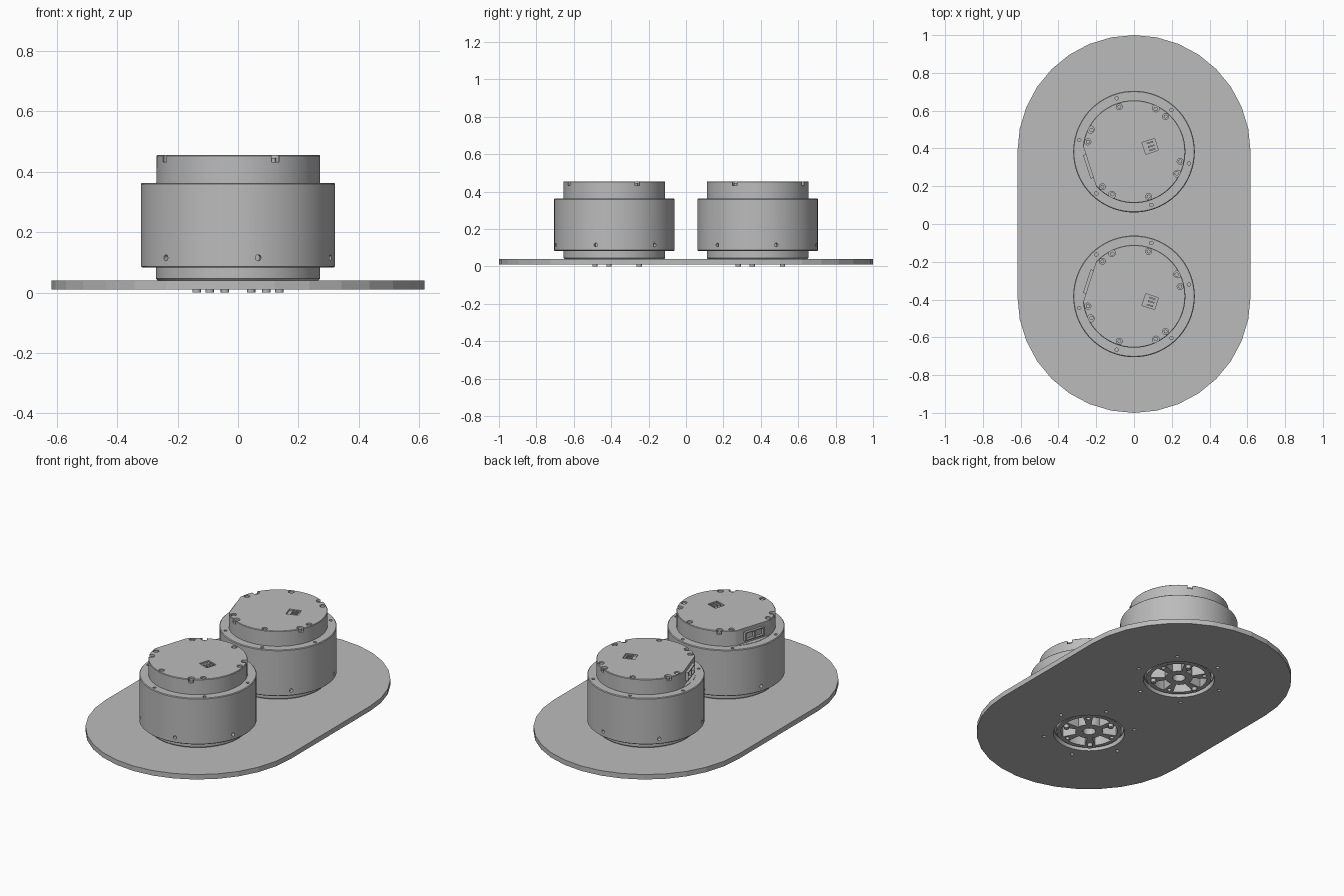
import bpy, bmesh
from math import radians, cos, sin, pi
from mathutils import Matrix, Vector

cube = bpy.data.objects.get("Cube")
if cube:
    bpy.data.objects.remove(cube, do_unlink=True)

grey = bpy.data.materials.new("plain grey")
grey.use_nodes = True
grey.diffuse_color = (0.5, 0.5, 0.5, 1)
grey.node_tree.nodes["Principled BSDF"].inputs["Base Color"].default_value = (0.5, 0.5, 0.5, 1)

CENTRE = 0.383
PLATE_R = 0.617
SIXTH = range(0, 360, 60)


def polar(side, angle, rad=0, tangent=0, z=0):
    """Frame on one motor, at an angle and radius; the two motors mirror in y."""
    return (Matrix.Translation((0, side * CENTRE, 0))
            @ Matrix.Rotation(radians(angle) * side, 4, 'Z')
            @ Matrix.Translation((rad, tangent * side, z)))


def cyl(bm, frame, r, z0, z1, segs=16):
    m = frame @ Matrix.Translation((0, 0, (z0 + z1) / 2))
    bmesh.ops.create_cone(bm, cap_ends=True, segments=segs, radius1=r, radius2=r,
                          depth=z1 - z0, matrix=m)


def box(bm, frame, size):
    bmesh.ops.create_cube(bm, size=1, matrix=frame @ Matrix.Diagonal((*size, 1)))


def prism(bm, points, z0, z1, frame=Matrix()):
    face = bm.faces.new([bm.verts.new(frame @ Vector((x, y, z0))) for x, y in points])
    ext = bmesh.ops.extrude_face_region(bm, geom=[face], use_keep_orig=True)
    top = [v for v in ext["geom"] if isinstance(v, bmesh.types.BMVert)]
    bmesh.ops.translate(bm, verts=top, vec=(0, 0, z1 - z0))


def finish(bm, name, cutter=None, smooth=True):
    bmesh.ops.recalc_face_normals(bm, faces=bm.faces)
    mesh = bpy.data.meshes.new(name)
    bm.to_mesh(mesh)
    bm.free()
    mesh.materials.append(grey)
    ob = bpy.data.objects.new(name, mesh)
    bpy.context.collection.objects.link(ob)
    bpy.ops.object.select_all(action='DESELECT')
    ob.select_set(True)
    bpy.context.view_layer.objects.active = ob
    if cutter:
        mod = ob.modifiers.new("cut", 'BOOLEAN')
        mod.operation, mod.solver, mod.object = 'DIFFERENCE', 'EXACT', cutter
        bpy.ops.object.modifier_apply(modifier=mod.name)
        bpy.data.objects.remove(cutter, do_unlink=True)
    if smooth:
        bpy.ops.object.shade_smooth_by_angle(angle=radians(30))
    return ob


def finish_cutter(bm, name):
    ob = finish(bm, name, smooth=False)
    ob.hide_render = True
    return ob


# Base plate: rounded slab with two openings and rings of screw holes
holes = bmesh.new()
for side in (1, -1):
    cyl(holes, polar(side, 0), 0.195, -0.1, 0.1, 64)
    for a in SIXTH:
        cyl(holes, polar(side, 48 + a, 0.25), 0.01, -0.1, 0.1)
plate = bmesh.new()
outline = []
for side in (1, -1):
    for i in range(17):
        a = i * pi / 16 + (0 if side > 0 else pi)
        outline.append((PLATE_R * cos(a), PLATE_R * sin(a) + side * CENTRE))
prism(plate, outline, 0.01, 0.04)
finish(plate, "base_plate", finish_cutter(holes, "plate_cutter"), smooth=False)

# Turned motor housing: foot, wide drum and top cap, hollow below
PROFILE = [(0, .14), (.19, .14), (.19, .04), (.266, .04), (.272, .046), (.272, .083),
           (.318, .083), (.322, .087), (.322, .359), (.318, .363), (.272, .363),
           (.272, .452), (.269, .455), (0, .455)]


def motor(side, label):
    # Housing cuts
    cut = bmesh.new()
    for a in SIXTH:
        cyl(cut, polar(side, 48 + a, 0.25), 0.016, 0.441, 0.5)
        cyl(cut, polar(side, 48 + a, 0.297), 0.009, 0.343, 0.4)
        radial = polar(side, 18 + a, 0.32, 0, 0.115) @ Matrix.Rotation(pi / 2, 4, 'Y')
        cyl(cut, radial, 0.01, -0.02, 0.03)
    for a in range(0, 360, 90):
        cyl(cut, polar(side, 63 + a, 0.258), 0.019, 0.433, 0.5)
    box(cut, polar(side, 198, 0.297, 0, 0.465), (0.1, 0.4, 0.2))
    box(cut, polar(side, 18, 0.09, 0, 0.46), (0.07, 0.065, 0.03))
    cutter = finish_cutter(cut, label + "_housing_cutter")

    body = bmesh.new()
    verts = [body.verts.new((r, 0, z)) for r, z in PROFILE]
    edges = [body.edges.new(pair) for pair in zip(verts, verts[1:])]
    bmesh.ops.spin(body, geom=verts + edges, axis=(0, 0, 1), cent=(0, 0, 0),
                   steps=72, angle=2 * pi)
    bmesh.ops.remove_doubles(body, verts=body.verts, dist=1e-4)
    bmesh.ops.transform(body, matrix=polar(side, 0), verts=body.verts)
    finish(body, label + "_motor_housing", cutter)

    # Screws in the cap and its edge notches
    screws = bmesh.new()
    for a in SIXTH:
        cyl(screws, polar(side, 48 + a, 0.25), 0.011, 0.435, 0.45, 6)
    for a in range(0, 360, 90):
        cyl(screws, polar(side, 63 + a, 0.253), 0.011, 0.43, 0.446)
    finish(screws, label + "_cap_screws")

    # Small socket on the cap with contacts
    socket = bmesh.new()
    for t in (-0.02, 0, 0.02):
        box(socket, polar(side, 18, 0.095, t, 0.448), (0.035, 0.008, 0.012))
    finish(socket, label + "_cap_socket_contacts")

    # Side connector on the flat: frame and two plugs
    conn = bmesh.new()
    for z in (0.385, 0.43):
        box(conn, polar(side, 198, 0.25, 0, z), (0.025, 0.13, 0.006))
    for t in (-0.062, 0, 0.062):
        box(conn, polar(side, 198, 0.25, t, 0.4075), (0.025, 0.006, 0.045))
    finish(conn, label + "_side_connector")

    # Output hub underneath, with six pockets between spokes
    turn = 72 if side > 0 else 72 + 180
    pockets = bmesh.new()
    for a in SIXTH:
        sweep = [radians(d) for d in range(-20, 21, 5)]
        sector = ([(0.155 * cos(t), 0.155 * sin(t)) for t in sweep]
                  + [(0.075 * cos(t), 0.075 * sin(t)) for t in reversed(sweep)])
        prism(pockets, sector, -0.05, 0.12, polar(side, turn + 30 + a))
    for a in range(60, 360, 120):
        cyl(pockets, polar(side, turn + a, 0.14), 0.012, -0.05, 0.05)
    cyl(pockets, polar(side, 0), 0.035, -0.05, 0.06, 32)
    cutter = finish_cutter(pockets, label + "_hub_cutter")
    hub = bmesh.new()
    cyl(hub, polar(side, 0), 0.178, 0.02, 0.085, 64)
    finish(hub, label + "_output_hub", cutter)

    # Axle and the three studs that reach below the plate
    axle = bmesh.new()
    cyl(axle, polar(side, 0), 0.055, 0.08, 0.145, 32)
    finish(axle, label + "_axle")
    studs = bmesh.new()
    for a in range(0, 360, 120):
        cyl(studs, polar(side, turn + a, 0.14), 0.014, 0, 0.03)
    finish(studs, label + "_hub_studs")


motor(1, "back")
motor(-1, "front")
